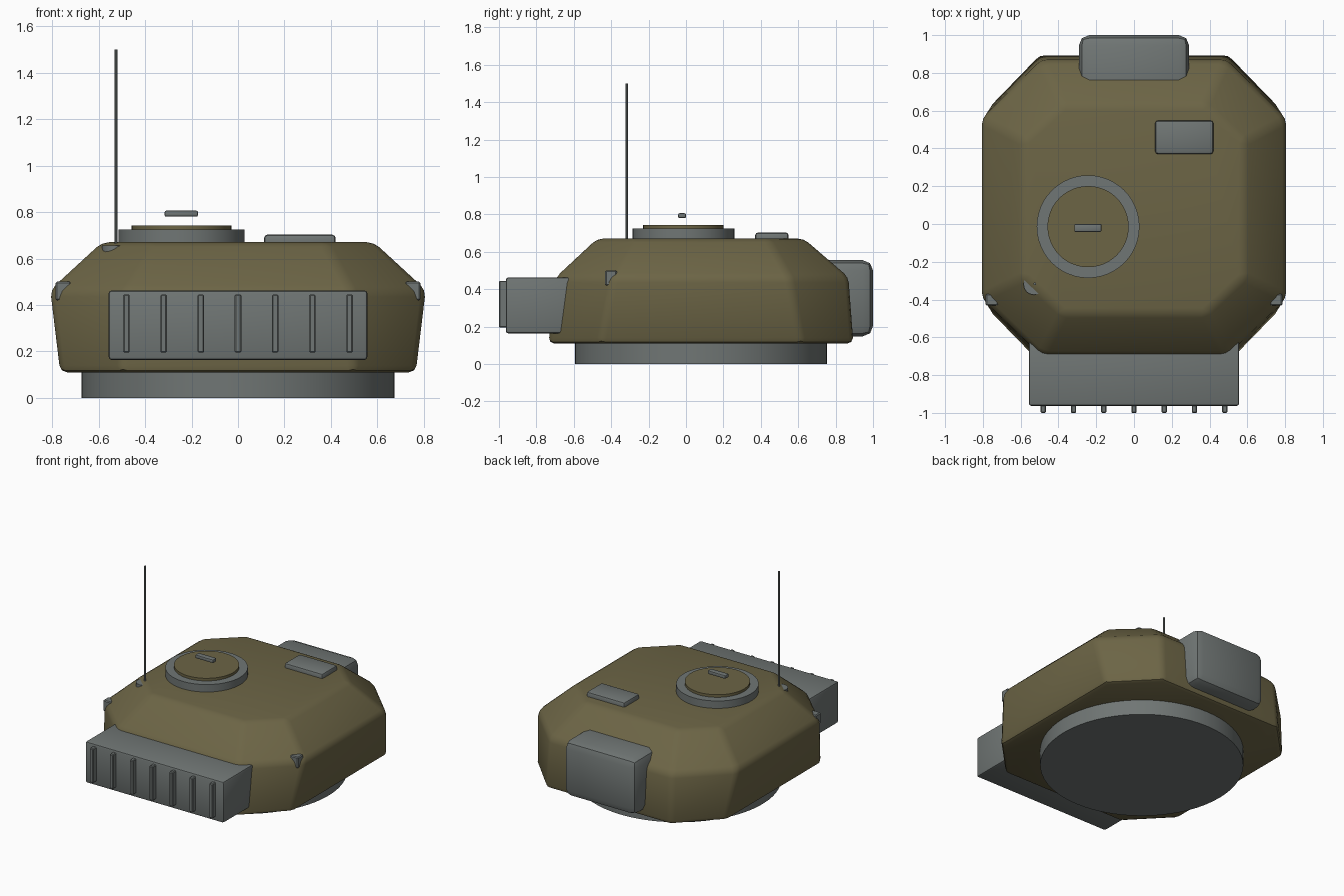
import bpy, bmesh, math

if "Cube" in bpy.data.objects:
    bpy.data.objects.remove(bpy.data.objects["Cube"])


def material(name, rgb):
    m = bpy.data.materials.new(name)
    m.diffuse_color = (*rgb, 1)
    m.use_nodes = True
    m.node_tree.nodes["Principled BSDF"].inputs["Base Color"].default_value = m.diffuse_color
    return m


OLIVE = material("olive", (0.150, 0.129, 0.060))
GREY = material("steel grey", (0.162, 0.181, 0.176))


def finish(name, bm, mat, bevel=0.0, segments=2):
    bmesh.ops.recalc_face_normals(bm, faces=bm.faces)
    me = bpy.data.meshes.new(name)
    bm.to_mesh(me)
    bm.free()
    ob = bpy.data.objects.new(name, me)
    bpy.context.collection.objects.link(ob)
    me.materials.append(mat)
    if bevel:
        b = ob.modifiers.new("bevel", 'BEVEL')
        b.width, b.segments, b.limit_method = bevel, segments, 'NONE'
        bpy.context.view_layer.objects.active = ob
        bpy.ops.object.select_all(action='DESELECT')
        ob.select_set(True)
        bpy.ops.object.modifier_apply(modifier="bevel")
    bpy.ops.object.select_all(action='DESELECT')
    bpy.context.view_layer.objects.active = ob
    ob.select_set(True)
    bpy.ops.object.shade_smooth_by_angle(angle=math.radians(30))
    return ob


def box(name, x, y, z, mat, bevel=0.0, segments=2):
    bm = bmesh.new()
    bmesh.ops.create_cube(bm, size=1)
    for v in bm.verts:
        for i, (lo, hi) in enumerate((x, y, z)):
            v.co[i] = hi if v.co[i] > 0 else lo
    return finish(name, bm, mat, bevel, segments)


def cylinder(name, x, y, z0, z1, r, mat, sides=48):
    bm = bmesh.new()
    bmesh.ops.create_cone(bm, cap_ends=True, segments=sides,
                          radius1=r, radius2=r, depth=z1 - z0)
    bmesh.ops.translate(bm, verts=bm.verts, vec=(x, y, (z0 + z1) / 2))
    return finish(name, bm, mat)


# Octagonal armoured body lofted through three rings:
# z, half width, front y, rear y, corner half width, front side y, rear side y
rings = [(0.11, 0.765, -0.735, 0.895, 0.50, -0.46, 0.62),
         (0.465, 0.808, -0.695, 0.868, 0.49, -0.39, 0.555),
         (0.67, 0.585, -0.475, 0.630, 0.375, -0.28, 0.44)]
bm = bmesh.new()
loops = []
for z, w, f, r, c, fs, rs in rings:
    pts = [(c, f), (w, fs), (w, rs), (c, r), (-c, r), (-w, rs), (-w, fs), (-c, f)]
    loops.append([bm.verts.new((x, y, z)) for x, y in pts])
for a, b in zip(loops, loops[1:]):
    for i in range(8):
        j = (i + 1) % 8
        bm.faces.new((a[i], a[j], b[j], b[i]))
bm.faces.new(loops[0][::-1])
bm.faces.new(loops[-1])
finish("turret_body", bm, OLIVE, 0.03)

# Round base ring
cylinder("turret_ring", 0, 0.08, 0, 0.115, 0.674, GREY, 64)

# Ribbed storage bin on the front (-y) side
box("storage_bin", (-0.557, 0.557), (-0.963, -0.56), (0.163, 0.463), GREY, 0.014)
for i in range(7):
    x = (i - 3) * 0.16
    box(f"bin_rib_{i + 1}", (x - 0.014, x + 0.014), (-1.0, -0.95), (0.195, 0.445), GREY, 0.005, 1)

# Heavy bevelled mantlet on the +y side
box("mantlet", (-0.292, 0.292), (0.60, 1.0), (0.148, 0.555), GREY, 0.055)

# Commander hatch: collar, lid and handle
cylinder("hatch_collar", -0.243, -0.014, 0.64, 0.724, 0.272, GREY)
cylinder("hatch_lid", -0.243, -0.014, 0.70, 0.743, 0.215, OLIVE)
box("hatch_handle", (-0.316, -0.172), (-0.042, 0.0), (0.78, 0.806), GREY, 0.007)

# Roof sight block
box("roof_sight", (0.112, 0.42), (0.37, 0.548), (0.64, 0.703), GREY, 0.015)

# Antenna and its base
cylinder("antenna_base", -0.53, -0.32, 0.58, 0.657, 0.055, GREY, 16)
cylinder("antenna", -0.525, -0.317, 0.62, 1.5, 0.007, GREY, 10)

# Small lugs on the front corners
for side, s in (("left", -1), ("right", 1)):
    box(f"corner_lug_{side}", sorted((s * 0.72, s * 0.785)), (-0.432, -0.37),
        (0.42, 0.50), GREY, 0.006, 1)
